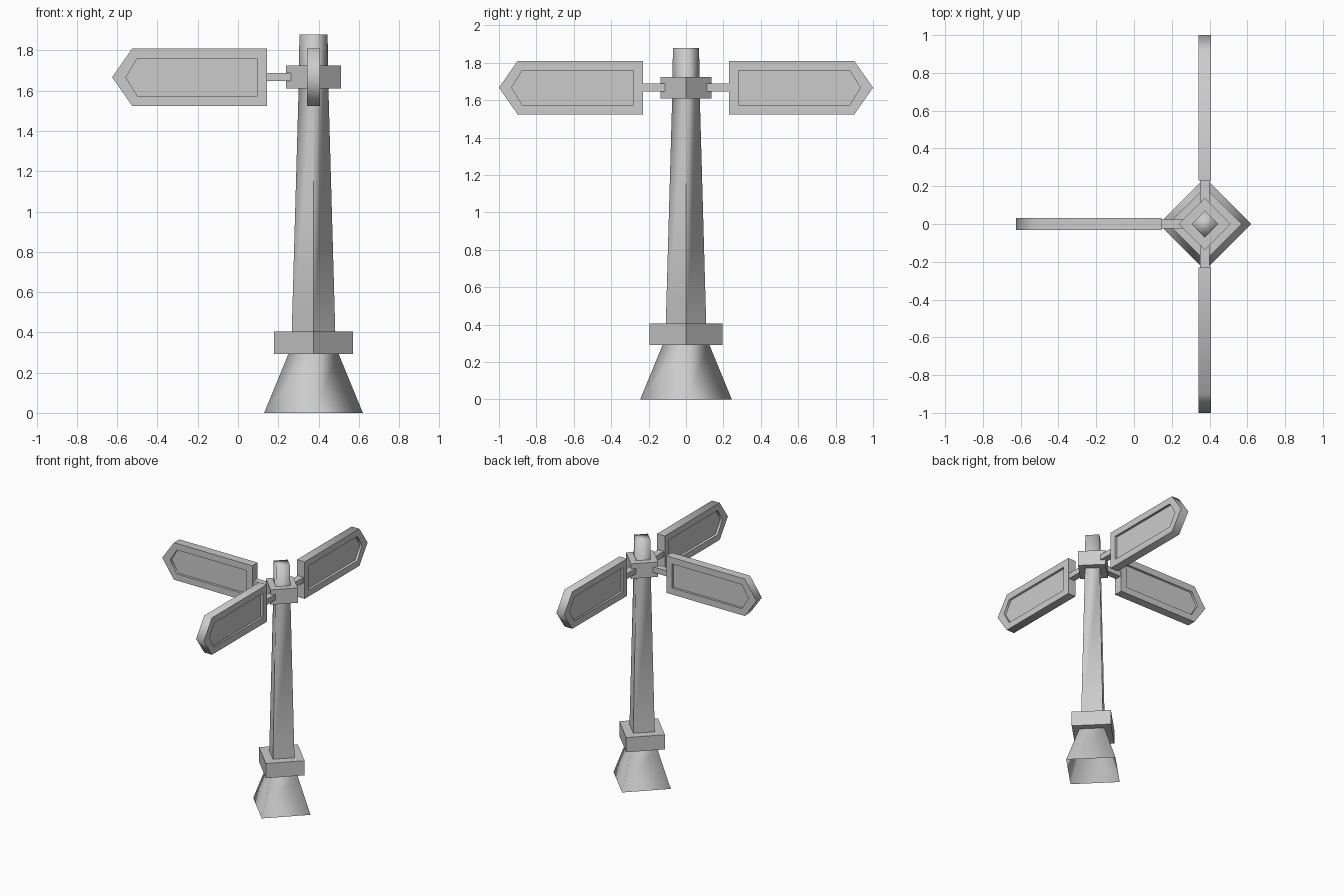
import bpy, bmesh
from math import cos, sin, pi, radians
from mathutils import Matrix, Vector

cube = bpy.data.objects.get("Cube")
if cube:
    bpy.data.objects.remove(cube, do_unlink=True)

POST_X = 0.375

grey = bpy.data.materials.new("stone_grey")
grey.use_nodes = True
GREY = (0.6, 0.6, 0.6, 1)
grey.diffuse_color = GREY
grey.node_tree.nodes["Principled BSDF"].inputs["Base Color"].default_value = GREY


def finish(name, bm, matrix=Matrix()):
    """Turn a bmesh into a grey object placed around the post axis."""
    mesh = bpy.data.meshes.new(name)
    bm.transform(Matrix.Translation((POST_X, 0, 0)) @ matrix)
    bm.to_mesh(mesh)
    bm.free()
    mesh.materials.append(grey)
    obj = bpy.data.objects.new(name, mesh)
    bpy.context.collection.objects.link(obj)
    return obj


def square_column(name, rings, bottom=True, top=True, smooth=False, sharp_below=None):
    """Stack of squares (corner radius, height) turned corner-on to the axes."""
    bm = bmesh.new()
    loops = [[bm.verts.new((r * cos(k * pi / 2), r * sin(k * pi / 2), z))
              for k in range(4)] for r, z in rings]
    for low, high in zip(loops, loops[1:]):
        for k in range(4):
            n = (k + 1) % 4
            bm.faces.new((low[k], low[n], high[n], high[k]))
    if bottom:
        bm.faces.new(loops[0][::-1])
    if top:
        bm.faces.new(loops[-1])
    for f in bm.faces:
        f.smooth = smooth
    if sharp_below is not None:
        for e in bm.edges:
            if min(v.co.z for v in e.verts) < sharp_below:
                e.smooth = False
    return finish(name, bm)


# Post: flared foot, collar, tapered shaft with its top, and head block
square_column("foot", [(0.245, 0), (0.125, 0.292)], bottom=False, top=False, smooth=True)
square_column("collar", [(0.195, 0.292), (0.195, 0.405)])
square_column("shaft", [(0.108, 0.405), (0.074, 1.61), (0.07, 1.88)],
              bottom=False, smooth=True, sharp_below=1.0)
square_column("head_block", [(0.137, 1.61), (0.137, 1.725)])


def sign_board(name, matrix):
    """Arrow board along +x with a recessed panel on both sides."""
    mid, half_t, depth = 1.667, 0.033, 0.018

    def outline(x0, corner, tip, h):
        return [(x0, -h), (corner, -h), (tip, 0), (corner, h), (x0, h)]

    outer = outline(0.23, 0.9, 1.0, 0.143)
    inner = outline(0.28, 0.875, 0.932, 0.093)
    bm = bmesh.new()

    def ring(points, y):
        return [bm.verts.new((x, y, mid + z)) for x, z in points]

    # Rings run from the front panel floor over the rim to the back floor
    rings = [ring(inner, -half_t + depth), ring(inner, -half_t), ring(outer, -half_t),
             ring(outer, half_t), ring(inner, half_t), ring(inner, half_t - depth)]
    for a, b in zip(rings, rings[1:]):
        for k in range(5):
            n = (k + 1) % 5
            bm.faces.new((a[k], a[n], b[n], b[k]))
    bm.faces.new(rings[0])
    bm.faces.new(rings[-1])
    bmesh.ops.recalc_face_normals(bm, faces=bm.faces)
    obj = finish(name, bm, matrix)
    bpy.ops.object.select_all(action='DESELECT')
    obj.select_set(True)
    bpy.context.view_layer.objects.active = obj
    bpy.ops.object.shade_smooth_by_angle(angle=radians(80))


def arm(name, matrix):
    bm = bmesh.new()
    bmesh.ops.create_cube(bm, size=1, matrix=Matrix.Translation((0.165, 0, 1.668))
                          @ Matrix.Diagonal(Vector((0.13, 0.05, 0.042, 1))))
    finish(name, bm, matrix)


# Three boards pointing right, front and back
for side, angle in (("right", pi), ("front", -pi / 2), ("back", pi / 2)):
    turn = Matrix.Rotation(angle, 4, 'Z')
    sign_board(side + "_sign", turn)
    arm(side + "_arm", turn)
